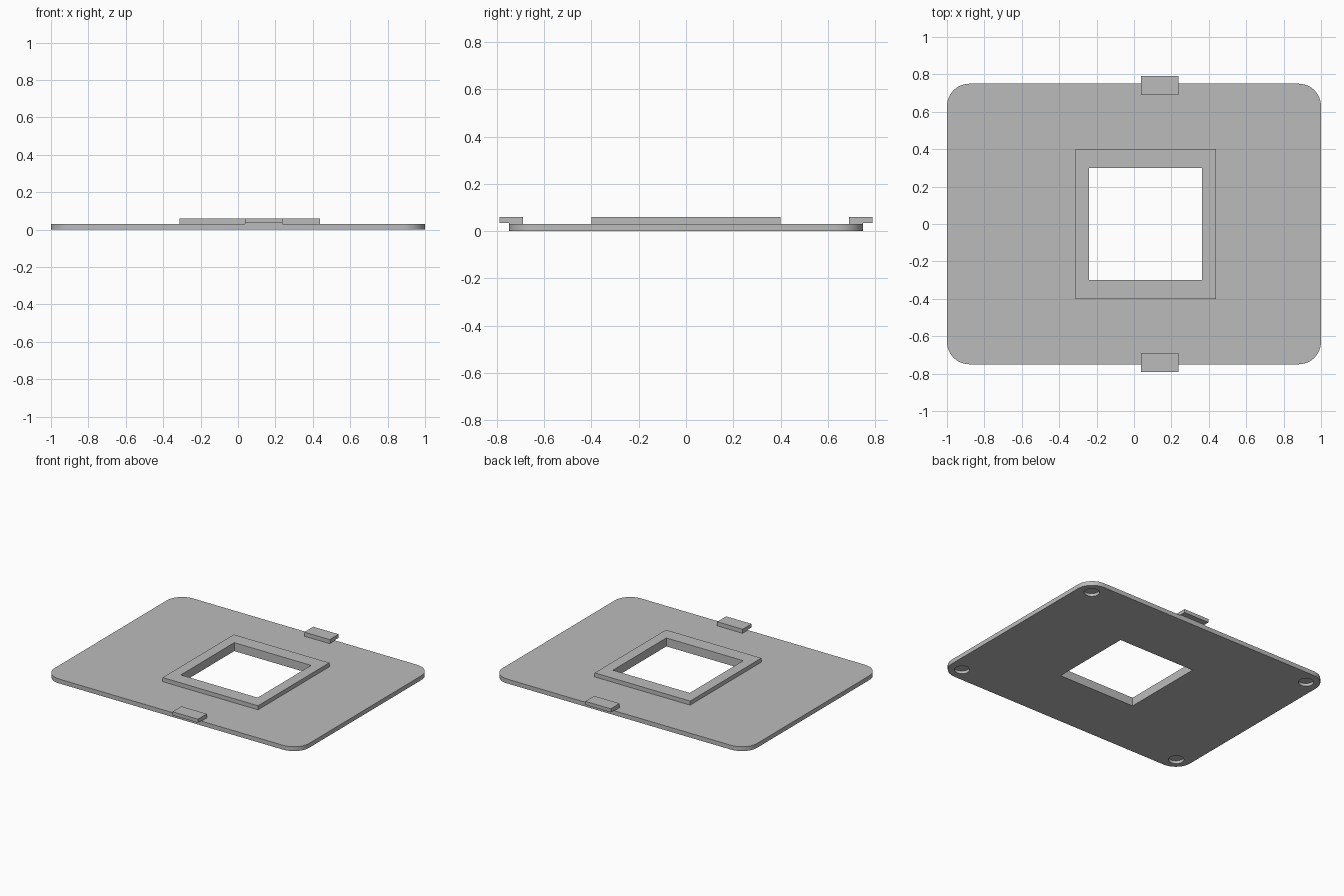
import bpy
from math import radians, cos, sin

cube = bpy.data.objects.get("Cube")
if cube:
    bpy.data.objects.remove(cube, do_unlink=True)

PLATE_TOP, TOP = 0.031, 0.06
FRAME_X = 0.0625

grey = bpy.data.materials.new("plain grey")
grey.use_nodes = True
COLOUR = (0.5, 0.5, 0.5, 1)
grey.diffuse_color = COLOUR
grey.node_tree.nodes["Principled BSDF"].inputs["Base Color"].default_value = COLOUR


def prism(name, outline, axis, low, high):
    """Extrude a 2D outline along x or z."""
    n = len(outline)

    def point(p, d):
        return (d, *p) if axis == "x" else (*p, d)

    verts = [point(p, d) for d in (low, high) for p in outline]
    faces = [range(n - 1, -1, -1), range(n, 2 * n)]
    faces += [(i, (i + 1) % n, n + (i + 1) % n, n + i) for i in range(n)]
    mesh = bpy.data.meshes.new(name)
    mesh.from_pydata(verts, [], [tuple(f) for f in faces])
    mesh.materials.append(grey)
    obj = bpy.data.objects.new(name, mesh)
    bpy.context.collection.objects.link(obj)
    return obj


def rectangle(cx, hx, hy):
    return [(cx - hx, -hy), (cx + hx, -hy), (cx + hx, hy), (cx - hx, hy)]


def circle(cx, cy, r, n=32):
    return [(cx + r * cos(radians(360 * i / n)), cy + r * sin(radians(360 * i / n)))
            for i in range(n)]


def rounded_rectangle(hx, hy, r, steps=12):
    points = []
    for k, (sx, sy) in enumerate([(1, 1), (-1, 1), (-1, -1), (1, -1)]):
        for i in range(steps + 1):
            a = radians(90 * (k + i / steps))
            points.append((sx * (hx - r) + r * cos(a), sy * (hy - r) + r * sin(a)))
    return points


def cut(obj, cutters):
    """Subtract each cutter, then apply the result."""
    for cutter in cutters:
        cutter.hide_render = True
        mod = obj.modifiers.new("cut", "BOOLEAN")
        mod.operation, mod.solver, mod.object = "DIFFERENCE", "EXACT", cutter
    bpy.ops.object.select_all(action="DESELECT")
    bpy.context.view_layer.objects.active = obj
    obj.select_set(True)
    for mod in list(obj.modifiers):
        bpy.ops.object.modifier_apply(modifier=mod.name)
    bpy.ops.object.shade_smooth_by_angle(angle=radians(30))


# Base plate and the raised frame around its opening
plate = prism("base_plate", rounded_rectangle(1, 0.75, 0.12), "z", 0, PLATE_TOP)
frame = prism("raised_frame", rectangle(FRAME_X, 0.375, 0.4), "z", PLATE_TOP, TOP)

# Square opening through both, and a blind round recess under each corner
opening = prism("opening_cutter", rectangle(FRAME_X, 0.302, 0.3), "z", -0.1, 0.2)
recesses = [prism("recess_cutter", circle(sx * 0.9, sy * 0.65, 0.05), "z", -0.1, 0.02)
            for sx in (-1, 1) for sy in (-1, 1)]
cut(plate, [opening] + recesses)
cut(frame, [opening])
for cutter in [opening] + recesses:
    bpy.data.objects.remove(cutter, do_unlink=True)

# Overhanging clips on the front and back edges, with a thin foot on the plate
LIP = 0.035
clip = [(0.69, PLATE_TOP), (0.75, PLATE_TOP), (0.75, LIP),
        (0.79, LIP), (0.79, TOP), (0.69, TOP)]
prism("back_clip", clip, "x", 0.038, 0.238)
prism("front_clip", [(-y, z) for y, z in reversed(clip)], "x", 0.038, 0.238)
